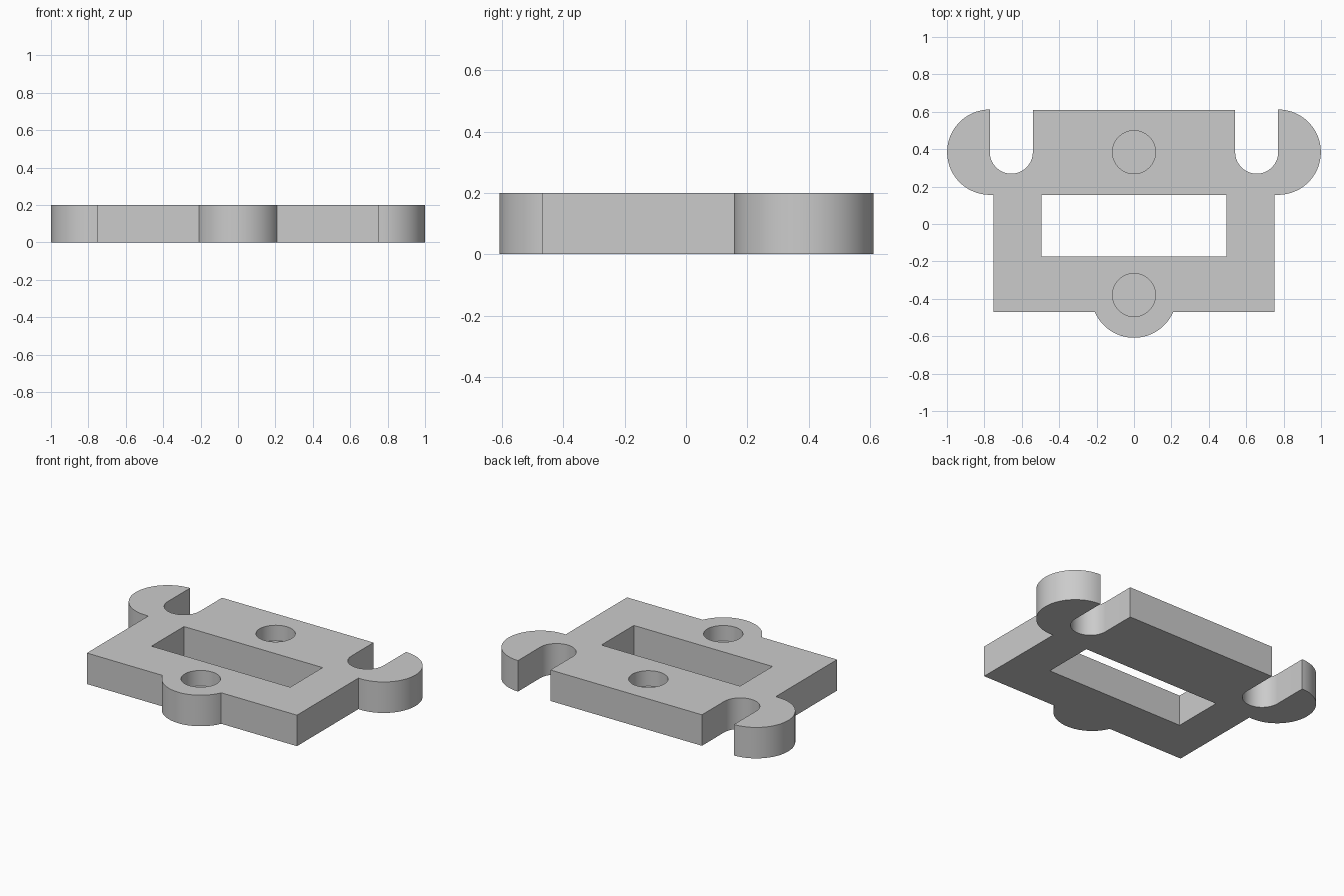
import bpy, bmesh
from math import pi, cos, sin, asin, radians

cube = bpy.data.objects.get("Cube")
if cube:
    bpy.data.objects.remove(cube, do_unlink=True)

THICK = 0.2          # plate height
LOBE = 0.228         # radius of the rounded lobes
HOLE = 0.115         # radius of holes and slots
REAR, FRONT = 0.384, -0.38   # y of the lobe and hole centres
TOP, EDGE, HALF = 0.61, -0.47, 0.75
LOBE_X, SLOT_X = 0.771, 0.656

grey = bpy.data.materials.new("plain_grey")
grey.use_nodes = True
colour = (0.6, 0.6, 0.6, 1)
grey.diffuse_color = colour
grey.node_tree.nodes["Principled BSDF"].inputs["Base Color"].default_value = colour


def arc(cx, cy, r, a0, a1, n=32):
    angles = [a0 + (a1 - a0) * i / n for i in range(n + 1)]
    return [(cx + r * cos(a), cy + r * sin(a)) for a in angles]


def prism(name, outline, z0, z1):
    """Extrude a closed outline from z0 to z1."""
    bm = bmesh.new()
    base = bm.faces.new([bm.verts.new((x, y, z0)) for x, y in outline])
    top = bmesh.ops.extrude_face_region(bm, geom=[base])["geom"]
    verts = [v for v in top if isinstance(v, bmesh.types.BMVert)]
    bmesh.ops.translate(bm, vec=(0, 0, z1 - z0), verts=verts)
    bmesh.ops.recalc_face_normals(bm, faces=bm.faces)
    mesh = bpy.data.meshes.new(name)
    bm.to_mesh(mesh)
    bm.free()
    mesh.materials.append(grey)
    obj = bpy.data.objects.new(name, mesh)
    bpy.context.collection.objects.link(obj)
    return obj


# Right half of the outline: front lobe, side, hooked lobe, open slot
start = -asin((FRONT - EDGE) / LOBE)
half = arc(0, FRONT, LOBE, -pi / 2, start, 24)
half += [(HALF, EDGE), (HALF, REAR - LOBE)]
half += arc(LOBE_X, REAR, LOBE, -pi / 2, pi / 2, 48)
half += arc(SLOT_X, REAR, HOLE, 0, -pi)
half += [(SLOT_X - HOLE, TOP)]
mirrored = [(-x, y) for x, y in reversed(half[1:])]
plate = prism("mounting_plate", half + mirrored, 0, THICK)

# Rectangular window through the plate and two blind round holes
window = [(-0.495, -0.175), (0.495, -0.175), (0.495, 0.156), (-0.495, 0.156)]
cutters = [prism("window_cutter", window, -0.1, THICK + 0.1)]
for label, y in (("rear", REAR), ("front", FRONT)):
    circle = arc(0, y, HOLE, 0, 2 * pi, 64)[:-1]
    cutters.append(prism(label + "_hole_cutter", circle, THICK / 2, THICK + 0.1))

bpy.ops.object.select_all(action="DESELECT")
plate.select_set(True)
bpy.context.view_layer.objects.active = plate
for cutter in cutters:
    cutter.hide_render = True
    cut = plate.modifiers.new(cutter.name, "BOOLEAN")
    cut.operation = "DIFFERENCE"
    cut.solver = "EXACT"
    cut.object = cutter
    bpy.ops.object.modifier_apply(modifier=cut.name)
    bpy.data.objects.remove(cutter, do_unlink=True)

bpy.ops.object.shade_smooth_by_angle(angle=radians(30))
